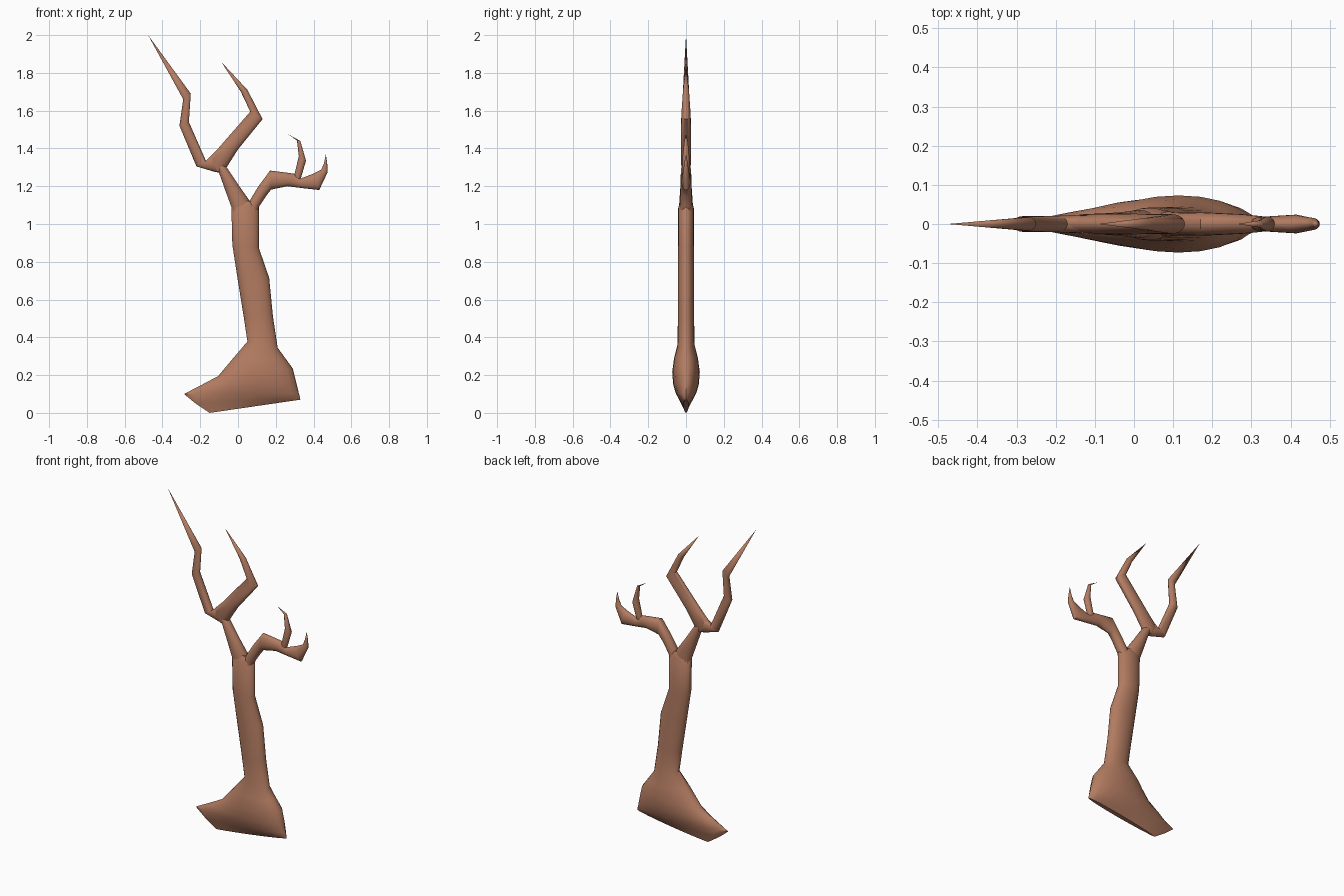
import bpy, bmesh, math

bark = bpy.data.materials.new("bark")
bark.diffuse_color = (0.45, 0.20, 0.12, 1)
SIDES = 20


def loft(name, sections, tip=None):
    """Skin oval rings; each is (left x, left z, right x, right z, half depth, optional skew)."""
    bm = bmesh.new()
    rings = []
    for lx, lz, rx, rz, depth, *skew in sections:
        k = skew[0] if skew else 1.0
        ring = []
        for i in range(SIDES):
            a = 2 * math.pi * i / SIDES
            u = (0.5 - 0.5 * math.cos(a)) ** k
            ring.append(bm.verts.new((lx + (rx - lx) * u, -depth * math.sin(a), lz + (rz - lz) * u)))
        rings.append(ring)
    for a, b in zip(rings, rings[1:]):
        for i in range(SIDES):
            j = (i + 1) % SIDES
            bm.faces.new((a[i], a[j], b[j], b[i]))
    bm.faces.new(rings[0][::-1])
    if tip:
        v = bm.verts.new((tip[0], 0, tip[1]))
        for i in range(SIDES):
            bm.faces.new((rings[-1][i], rings[-1][(i + 1) % SIDES], v))
    else:
        bm.faces.new(rings[-1])
    bmesh.ops.recalc_face_normals(bm, faces=bm.faces)
    mesh = bpy.data.meshes.new(name)
    bm.to_mesh(mesh)
    bm.free()
    mesh.materials.append(bark)
    obj = bpy.data.objects.new(name, mesh)
    bpy.context.collection.objects.link(obj)
    bpy.ops.object.select_all(action='DESELECT')
    obj.select_set(True)
    bpy.context.view_layer.objects.active = obj
    bpy.ops.object.shade_smooth_by_angle(angle=math.radians(45))


# Flared root base and trunk
loft("trunk", [
    (-.15, .0, .33, .07, .014, .8),
    (-.225, .05, .328, .082, .036, .68),
    (-.286, .10, .322, .105, .054, .65),
    (-.195, .147, .31, .155, .068, .75),
    (-.105, .195, .29, .235, .073, .85),
    (-.025, .29, .25, .29, .063),
    (.05, .378, .21, .345, .045),
    (.03, .51, .185, .51, .043),
    (-.003, .715, .165, .715, .043),
    (-.03, .89, .11, .875, .042),
    (-.035, 1.09, .11, 1.09, .041),
    (.01, 1.13, .085, 1.115, .024)])

# Left limb up to its fork
loft("left_limb", [
    (-.03, 1.0, .08, 1.03, .034),
    (-.035, 1.09, .06, 1.125, .036),
    (-.068, 1.18, .0, 1.21, .03),
    (-.10, 1.27, -.06, 1.30, .027),
    (-.12, 1.315, -.085, 1.33, .018)])

# Tall outer left branch
loft("outer_left_branch", [
    (-.09, 1.27, -.085, 1.36, .02),
    (-.13, 1.278, -.135, 1.365, .024),
    (-.22, 1.305, -.17, 1.335, .021),
    (-.31, 1.52, -.26, 1.54, .02),
    (-.29, 1.66, -.25, 1.69, .018)], (-.476, 2.0))

# Inner branch bending back to the left
loft("inner_left_branch", [
    (-.12, 1.285, -.09, 1.275, .018),
    (-.17, 1.335, -.06, 1.30, .026),
    (-.105, 1.40, -.0, 1.395, .027),
    (.065, 1.595, .13, 1.555, .025),
    (.015, 1.70, .05, 1.71, .016)], (-.09, 1.86))

# Low right branch ending in a hook
loft("right_branch", [
    (.03, 1.04, .10, 1.03, .03),
    (.06, 1.12, .11, 1.09, .032),
    (.105, 1.195, .15, 1.15, .029),
    (.17, 1.283, .175, 1.182, .03),
    (.295, 1.267, .26, 1.20, .025),
    (.33, 1.24, .34, 1.19, .019),
    (.40, 1.267, .43, 1.18, .024),
    (.44, 1.287, .475, 1.275, .015),
    (.455, 1.32, .472, 1.325, .009)], (.465, 1.37))

# Small upright twig
loft("right_twig", [
    (.295, 1.23, .325, 1.225, .014),
    (.30, 1.267, .335, 1.25, .017),
    (.322, 1.36, .36, 1.335, .019),
    (.312, 1.442, .33, 1.44, .009)], (.265, 1.475))
